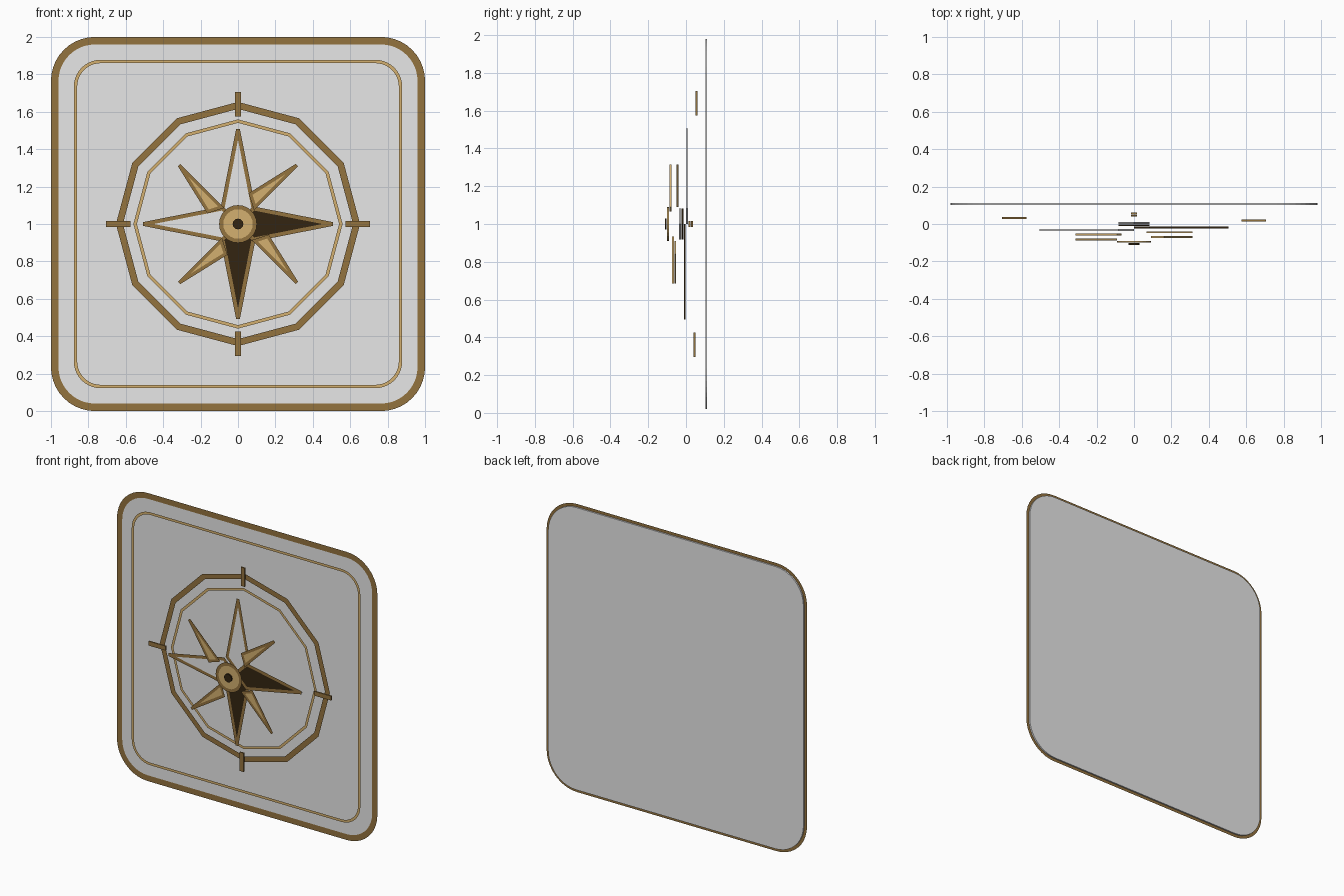
import bpy
import bmesh
from math import sin, cos, pi
from mathutils import Vector, Matrix

cube = bpy.data.objects.get("Cube")
if cube:
    bpy.data.objects.remove(cube, do_unlink=True)

BACK, STEP, THICK = 0.112, 0.0126, 0.01   # rear of stack, layer spacing, plate depth
CENTRE_Z = 1.0


def material(name, rgb):
    mat = bpy.data.materials.new(name)
    mat.use_nodes = True
    linear = [((c / 255 + 0.055) / 1.055) ** 2.4 for c in rgb] + [1.0]
    mat.diffuse_color = linear
    mat.node_tree.nodes["Principled BSDF"].inputs["Base Color"].default_value = linear
    return mat


white = material("pale_white", (231, 231, 231))
brown = material("bronze_brown", (148, 115, 63))
gold = material("light_gold", (212, 176, 112))
dark = material("dark_umber", (51, 37, 17))


# Outline helpers: counter-clockwise 2D points as seen from the front
def circle(radius, sides=12):
    return [Vector((radius * cos(2 * pi * i / sides), radius * sin(2 * pi * i / sides)))
            for i in range(sides)]


def rounded_square(half, radius, steps=10):
    points = []
    for quarter, (sx, sz) in enumerate([(1, 1), (-1, 1), (-1, -1), (1, -1)]):
        corner = Vector((sx, sz)) * (half - radius)
        for i in range(steps + 1):
            a = (quarter + i / steps) * pi / 2
            points.append(corner + radius * Vector((cos(a), sin(a))))
    return points


def turned(points, quarters):
    turn = Matrix.Rotation(quarters * pi / 2, 2)
    return [turn @ Vector(p) for p in points]


def finish(name, bm, mat):
    mesh = bpy.data.meshes.new(name)
    bm.to_mesh(mesh)
    bm.free()
    mesh.materials.append(mat)
    obj = bpy.data.objects.new(name, mesh)
    bpy.context.collection.objects.link(obj)
    return obj


def plate(name, points, layer, mat):
    """Thin extruded plate on the given layer."""
    bm = bmesh.new()
    y = BACK - layer * STEP
    face = bm.faces.new([bm.verts.new((p.x, y, CENTRE_Z + p.y)) for p in points])
    ext = bmesh.ops.extrude_face_region(bm, geom=[face], use_keep_orig=True)
    moved = [v for v in ext["geom"] if isinstance(v, bmesh.types.BMVert)]
    bmesh.ops.translate(bm, verts=moved, vec=(0, -THICK, 0))
    bmesh.ops.recalc_face_normals(bm, faces=bm.faces)
    return finish(name, bm, mat)


def trim(name, points, width, layer, mat):
    """Flat outline ribbon just in front of a layer, with bevelled sharp tips."""
    h = width / 2
    y = BACK - layer * STEP - THICK - 0.0012
    pairs = []
    for i, p in enumerate(points):
        a = (p - points[i - 1]).normalized()
        b = (points[(i + 1) % len(points)] - p).normalized()
        na, nb = Vector((a.y, -a.x)), Vector((b.y, -b.x))
        mitre = (na + nb) * h / (1 + na.dot(nb))
        if mitre.length > 2 * h:
            pairs += [(p + na * h, p - mitre), (p + nb * h, p - mitre)]
        else:
            pairs.append((p + mitre, p - mitre))
    bm = bmesh.new()
    rows = [[bm.verts.new((q.x, y, CENTRE_Z + q.y)) for q in pair] for pair in pairs]
    for i, (outer, inner) in enumerate(rows):
        next_outer, next_inner = rows[(i + 1) % len(rows)]
        bm.faces.new((outer, next_outer, next_inner, inner))
    bmesh.ops.remove_doubles(bm, verts=bm.verts, dist=0.00001)
    return finish(name, bm, mat)


# Backing panel with its border and inner line
panel = rounded_square(0.98, 0.215)
plate("panel", panel, 0, white)
trim("panel_border", panel, 0.04, 0, brown)
trim("panel_inner_line", rounded_square(0.869, 0.135), 0.018, 1, gold)

# Twelve-sided rings
trim("outer_ring", circle(0.634), 0.036, 2, brown)
trim("inner_ring", circle(0.55), 0.018, 3, gold)

# Tick marks across the outer ring
tick = [(0.575, -0.015), (0.705, -0.015), (0.705, 0.015), (0.575, 0.015)]
for layer, (side, quarters) in enumerate(
        [("top", 1), ("bottom", 3), ("left", 2), ("right", 0)], start=4):
    plate("tick_" + side, turned(tick, quarters), layer, brown)

# Four long points
long_point = [(0, 0), (0.083, -0.083), (0.505, 0), (0.083, 0.083)]
for layer, (side, quarters, mat) in enumerate(
        [("top", 1, white), ("bottom", 3, dark), ("right", 0, dark), ("left", 2, white)],
        start=8):
    shape = turned(long_point, quarters)
    plate("long_point_" + side, shape, layer, mat)
    trim("long_point_edge_" + side, shape, 0.021, layer, brown)

# Four short diagonal points
short_point = [(0.09, 0.09), (0.314, 0.314), (0.067, 0.16)]
for layer, (side, quarters) in enumerate(
        [("upper_right", 0), ("lower_left", 2), ("lower_right", 3), ("upper_left", 1)],
        start=12):
    shape = turned(short_point, quarters)
    plate("short_point_" + side, shape, layer, gold)
    trim("short_point_edge_" + side, shape, 0.018, layer, brown)

# Hub and centre stud
plate("hub", circle(0.09, 24), 16, gold)
trim("hub_rim", circle(0.09, 24), 0.022, 16, brown)
plate("centre_stud", circle(0.029), 17, dark)
